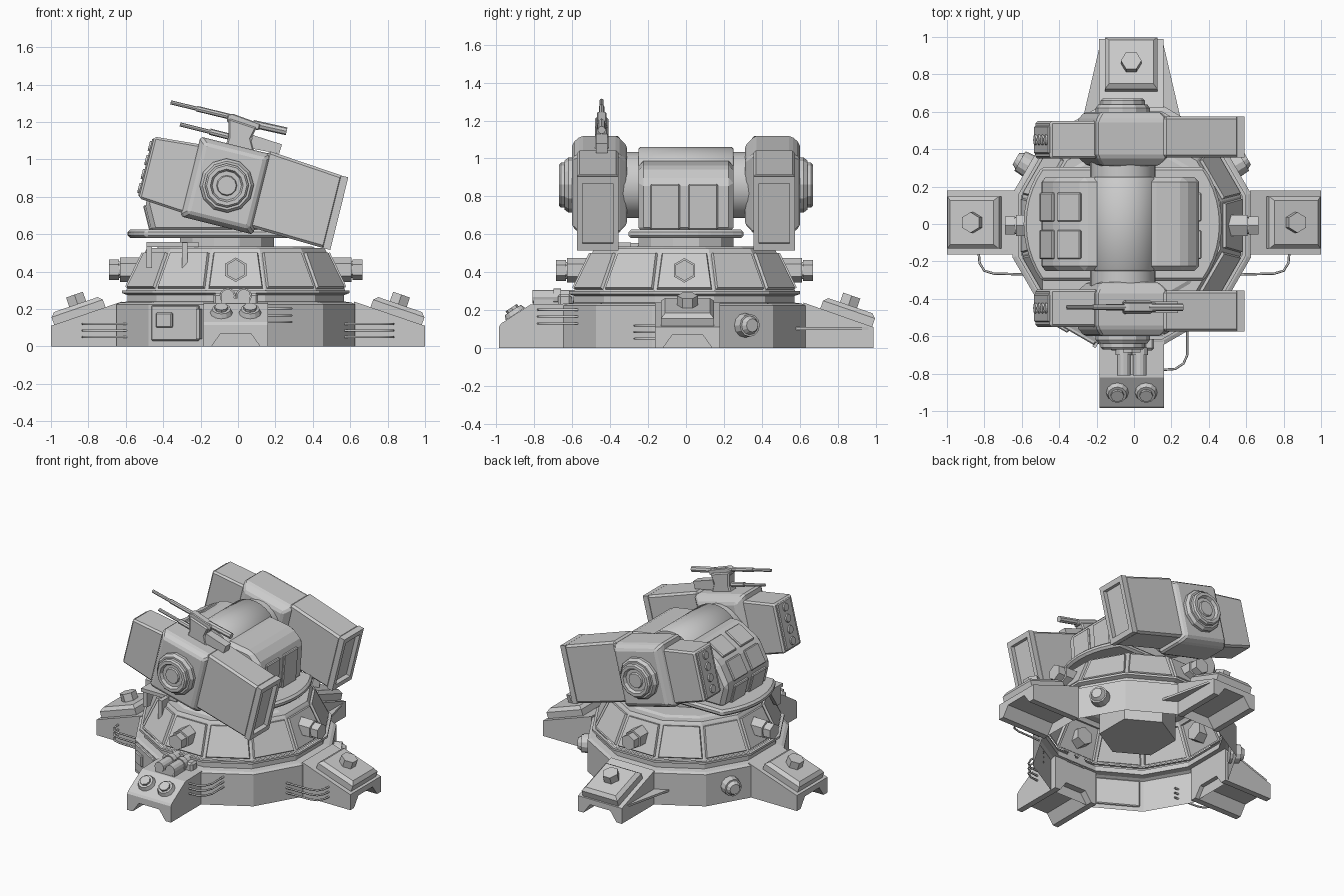
import bpy, bmesh
from math import radians, cos, sin, atan2, hypot
from mathutils import Matrix, Vector

if "Cube" in bpy.data.objects:
    bpy.data.objects.remove(bpy.data.objects["Cube"])

I = Matrix.Identity(4)


def rot(deg, axis):
    return Matrix.Rotation(radians(deg), 4, axis)


def move(x, y, z):
    return Matrix.Translation((x, y, z))


def add(name, bm, M=I, bevel=0):
    bm.transform(M)
    me = bpy.data.meshes.new(name)
    bm.to_mesh(me)
    bm.free()
    ob = bpy.data.objects.new(name, me)
    bpy.context.collection.objects.link(ob)
    if bevel:
        b = ob.modifiers.new("bevel", 'BEVEL')
        b.width, b.segments, b.limit_method = bevel, 1, 'ANGLE'
    return ob


def loft(name, sections, M=I, bevel=0, caps=True):
    """Skin a list of point rings."""
    bm = bmesh.new()
    rings = [[bm.verts.new(p) for p in s] for s in sections]
    n = len(rings[0])
    for a, b in zip(rings, rings[1:]):
        for i in range(n):
            j = (i + 1) % n
            bm.faces.new((a[i], a[j], b[j], b[i]))
    if caps:
        bm.faces.new(rings[0][::-1])
        bm.faces.new(rings[-1])
    bmesh.ops.recalc_face_normals(bm, faces=bm.faces)
    return add(name, bm, M, bevel)


def box(name, c, s, M=I, bevel=0, top=0):
    """Box with centre c and size s; top chamfers the upper rim."""
    x, y, z = (v / 2 for v in s)
    ring = lambda a, b, h: [(-a, -b, h), (a, -b, h), (a, b, h), (-a, b, h)]
    secs = [ring(x, y, -z), ring(x, y, z)]
    if top:
        secs = [ring(x, y, -z), ring(x, y, z - top), ring(x - top, y - top, z)]
    return loft(name, secs, M @ move(*c), bevel)


def extrude_y(name, pts, y0, y1, M=I, bevel=0):
    return loft(name, [[(x, y, z) for x, z in pts] for y in (y0, y1)], M, bevel)


def cyl(name, p0, p1, r0, r1=None, n=12, M=I, smooth=False, bevel=0):
    p0, p1 = Vector(p0), Vector(p1)
    d = p1 - p0
    bm = bmesh.new()
    bmesh.ops.create_cone(bm, cap_ends=True, segments=n, radius1=r0,
                          radius2=r0 if r1 is None else r1, depth=d.length)
    if smooth:
        for f in bm.faces:
            f.smooth = len(f.verts) == 4
    T = Matrix.Translation((p0 + p1) / 2) @ d.to_track_quat('Z', 'Y').to_matrix().to_4x4()
    return add(name, bm, M @ T, bevel)


def lathe(profile, n=12):
    return [[(r * cos(radians(360 / n * (i + .5))), r * sin(radians(360 / n * (i + .5))), z)
             for i in range(n)] for r, z in profile]


# hollow base ring, top collar, neck and the stem hanging inside the dome
B = move(-.012, -.008, 0)
loft("base_shell", lathe([(.66, 0), (.66, .225), (.64, .235), (.60, .24), (.60, .275),
                          (.63, .285), (.63, .30), (.61, .30)]), B, caps=False)
loft("dome_top", lathe([(.50, .51), (.49, .525), (.44, .525), (.42, .535), (.27, .535)]), B, caps=False)
loft("turret_neck", lathe([(.26, .53), (.26, .59)]), move(-.06, 0, 0), caps=False)
loft("neck_stem", lathe([(.25, .18), (.25, .53)], 6), move(-.03, 0, 0))

# dome with raised panels
dome = loft("dome_panels", lathe([(.605, .30), (.50, .51)]), B, caps=False)
bm = bmesh.new()
bm.from_mesh(dome.data)
bmesh.ops.inset_individual(bm, faces=bm.faces[:], thickness=.016, depth=0)
bmesh.ops.inset_individual(bm, faces=[f for f in bm.faces if f.calc_area() > .02],
                           thickness=.006, depth=.015)
bm.to_mesh(dome.data)
bm.free()

# nozzles on the dome, one per side
for a in range(0, 360, 90):
    R = B @ rot(a, 'Z')
    cyl("nozzle_stem", (.50, 0, .41), (.67, 0, .41), .045, M=R)
    cyl("nozzle_collar", (.50, 0, .41), (.62, 0, .41), .065, n=6, M=R)
    cyl("nozzle_tip", (.625, 0, .41), (.678, 0, .41), .055, n=6, M=R)


# feet with an arched underside
def section(x, h, w=.172):
    pts = [(-w, 0), (-.13, 0), (-.08, .07), (.08, .07), (.13, 0), (w, 0), (w, h), (-w, h)]
    return [(x, y, z) for y, z in pts]


for a in (0, 90, 180):
    R = move(-.015 if a == 90 else 0, .008 if a != 90 else 0, 0) @ rot(a, 'Z')
    loft("foot", [section(1.0 if a != 90 else .99, .11), section(.62, .24)], R)
    P = R @ move(.845, 0, .16) @ rot(18.9, 'Y')
    box("foot_plate", (0, 0, .03), (.29, .28, .075), P, top=.022)
    cyl("foot_bolt", (-.01, 0, .05), (-.01, 0, .12), .055, n=6, M=P)
F = move(-.012, 0, 0) @ rot(-90, 'Z')
loft("front_foot", [section(.985, .115), section(.975, .13), section(.82, .23), section(.60, .235)], F)
P = F @ move(.90, 0, .18) @ rot(33, 'Y')
for y in (-.077, .077):
    cyl("front_nut", (0, y, 0), (0, y, .025), .06, .05, M=P)
    cyl("front_nut_core", (0, y, 0), (0, y, .04), .036, n=8, M=P)
for y in (-.043, .043):
    cyl("front_pipe", (.59, y, .27), (.81, y, .27), .036, M=F)
    cyl("front_pipe_collar", (.66, y, .27), (.70, y, .27), .043, M=F)
box("front_pipe_cradle", (.70, 0, .245), (.21, .15, .03), F)
box("front_pipe_bracket", (.64, 0, .25), (.07, .24, .07), F, bevel=.012)

# thin gussets beside the back foot
for s in (-1, 1):
    loft("back_gusset", [[(s * .165 - .012, .98, z), (s * .165 - .012, .55, z), (s * .26 - .012, .57, z)]
                         for z in (.095, .11)])

# knobs and access panel on the base walls
for a in (30, 150):
    R = B @ rot(a, 'Z')
    cyl("base_knob", (.62, 0, .12), (.69, 0, .12), .066, .06, M=R)
    cyl("base_knob_cap", (.69, 0, .12), (.715, 0, .12), .05, .035, M=R)
R = B @ rot(-120, 'Z')
box("access_panel", (.64, 0, .125), (.03, .29, .19), R, bevel=.006)
box("access_latch", (.655, -.06, .14), (.03, .10, .08), R, bevel=.006)
box("panel_hinge", (.65, .15, .12), (.03, .02, .16), R)


# looping cables between base and feet
def cable(pts):
    cu = bpy.data.curves.new("cable", 'CURVE')
    cu.dimensions, cu.bevel_depth, cu.bevel_resolution = '3D', .0065, 1
    sp = cu.splines.new('POLY')
    sp.points.add(len(pts) - 1)
    for p, q in zip(sp.points, pts):
        p.co = (*q, 1)
    ob = bpy.data.objects.new("cable", cu)
    bpy.context.collection.objects.link(ob)
    bpy.ops.object.select_all(action='DESELECT')
    ob.select_set(True)
    bpy.context.view_layer.objects.active = ob
    bpy.ops.object.convert(target='MESH')


side = [(.83, -.16), (.825, -.21), (.80, -.25), (.75, -.265), (.57, -.27)]
front = [(.15, -.78), (.22, -.775), (.265, -.745), (.285, -.70), (.285, -.57)]
for i in range(3):
    for s in (-1, 1):
        cable([(s * x, y, .05 + .035 * i) for x, y in side])
    cable([(x, y, .13 + .036 * i) for x, y in front])

# step bracket on the front-left of the dome
box("step_plate", (-.35, -.34, .545), (.28, .10, .025))
for x, y in ((-.475, -.27), (-.285, -.37)):
    loft("step_fin", [[(x + d, y + .03, .555), (x + d, y - .10, .555), (x + d, y - .10, .42), (x + d, y - .06, .42)]
                      for d in (-.015, .015)])

# rounded platform: disc clipped at the sides
half = [(-.06 + .53 * cos(radians(t)), .53 * sin(radians(t))) for t in range(-35, 36, 7)]
outline = half + [(-.12 - x, -y) for x, y in half]
loft("platform", [[(x, y, z) for x, y in outline] for z in (.58, .625)], bevel=.014)

# central body
body = [(-.46, .61), (-.50, .77), (-.42, .92), (-.27, 1.01), (.12, .985), (.27, .96), (.35, .88), (.33, .61)]
extrude_y("body", body, -.25, .25, bevel=.025)
for (x0, z0), (x1, z1) in ((body[0], body[1]), (body[1], body[2]), (body[2], body[3]), (body[7], body[6])):
    L, ang = hypot(x1 - x0, z1 - z0), atan2(x1 - x0, z1 - z0)
    M = move((x0 + x1) / 2, 0, (z0 + z1) / 2) @ Matrix.Rotation(ang, 4, 'Y')
    for y in (-.11, .09):
        box("body_window", (0, y, 0), (.024, .155, L - .03), M, bevel=.006)

# drum and its axle
A = move(-.06, 0, .86)
cyl("drum", (0, -.25, 0), (0, .25, 0), .20, n=32, M=A, smooth=True, bevel=.008)
cyl("axle", (0, -.34, 0), (0, .34, 0), .175, n=24, M=A, smooth=True)

# pods, tilted about the axle
T = A @ rot(14, 'Y')
for s in (-1, 1):
    core = [(.31, .155, .175), (.36, .20, .22), (.555, .20, .22), (.60, .165, .19)]
    loft("pod_core", [[(-u, s * y, -v), (u, s * y, -v), (u, s * y, v), (-u, s * y, v)] for y, u, v in core],
         T, bevel=.012)
    back = [(-.44, -.18), (-.18, -.20), (-.18, .18), (-.44, .16)]
    extrude_y("pod_rear", back, s * .35, s * .55, M=T, bevel=.012)
    fore = [(.17, -.185), (.59, -.20), (.59, .20), (.17, .235)]
    extrude_y("pod_front", fore, s * .355, s * .575, M=T, bevel=.014)
    # frame around the recessed front end
    for z in (-.182, .182):
        box("pod_frame", (.60, s * .465, z), (.04, .22, .036), T)
    for d in (-.095, .095):
        box("pod_frame", (.60, s * .465 + d, 0), (.04, .03, .34), T)
    # four launch tubes on the rear end
    box("tube_strip", (-.437, s * .45, -.01), (.02, .15, .32), T, bevel=.006)
    for i in range(4):
        z = -.125 + .077 * i
        cyl("launch_tube", (-.43, s * .45, z), (-.456, s * .45, z), .033, .026, M=T)
    # layered hub with a recessed centre
    hub = [(.145, .58), (.145, .62), (.13, .64), (.118, .64), (.118, .66), (.108, .67),
           (.088, .67), (.078, .65), (.055, .65), (.05, .66)]
    loft("hub", lathe([(r, s * z) for r, z in hub]), T @ rot(-90, 'X'))

# twin-barrel gun on the front pod
Y = -.445
extrude_y("gun_mount", [(-.08, 1.04), (.09, 1.03), (.07, 1.11), (.10, 1.17), (-.05, 1.22), (-.05, 1.12)],
          Y - .035, Y + .035, bevel=.008)
extrude_y("gun_body", [(-.06, 1.20), (.11, 1.155), (.12, 1.19), (-.03, 1.245), (-.055, 1.24)],
          Y - .025, Y + .025, bevel=.005)
extrude_y("gun_wedge", [(.06, 1.06), (.22, 1.03), (.235, 1.08), (.08, 1.13)], Y - .03, Y + .03)
cyl("gun_rear", (.08, Y, 1.19), (.26, Y, 1.15), .021, n=8)
cyl("gun_barrel_upper", (-.36, Y, 1.305), (-.03, Y, 1.225), .011, n=8)
cyl("gun_sleeve", (-.22, Y, 1.271), (-.03, Y, 1.225), .015, n=8)
cyl("gun_barrel_lower", (-.31, Y, 1.187), (0, Y, 1.11), .011, n=8)
cyl("gun_sleeve_lower", (-.15, Y, 1.148), (0, Y, 1.11), .017, n=8)
